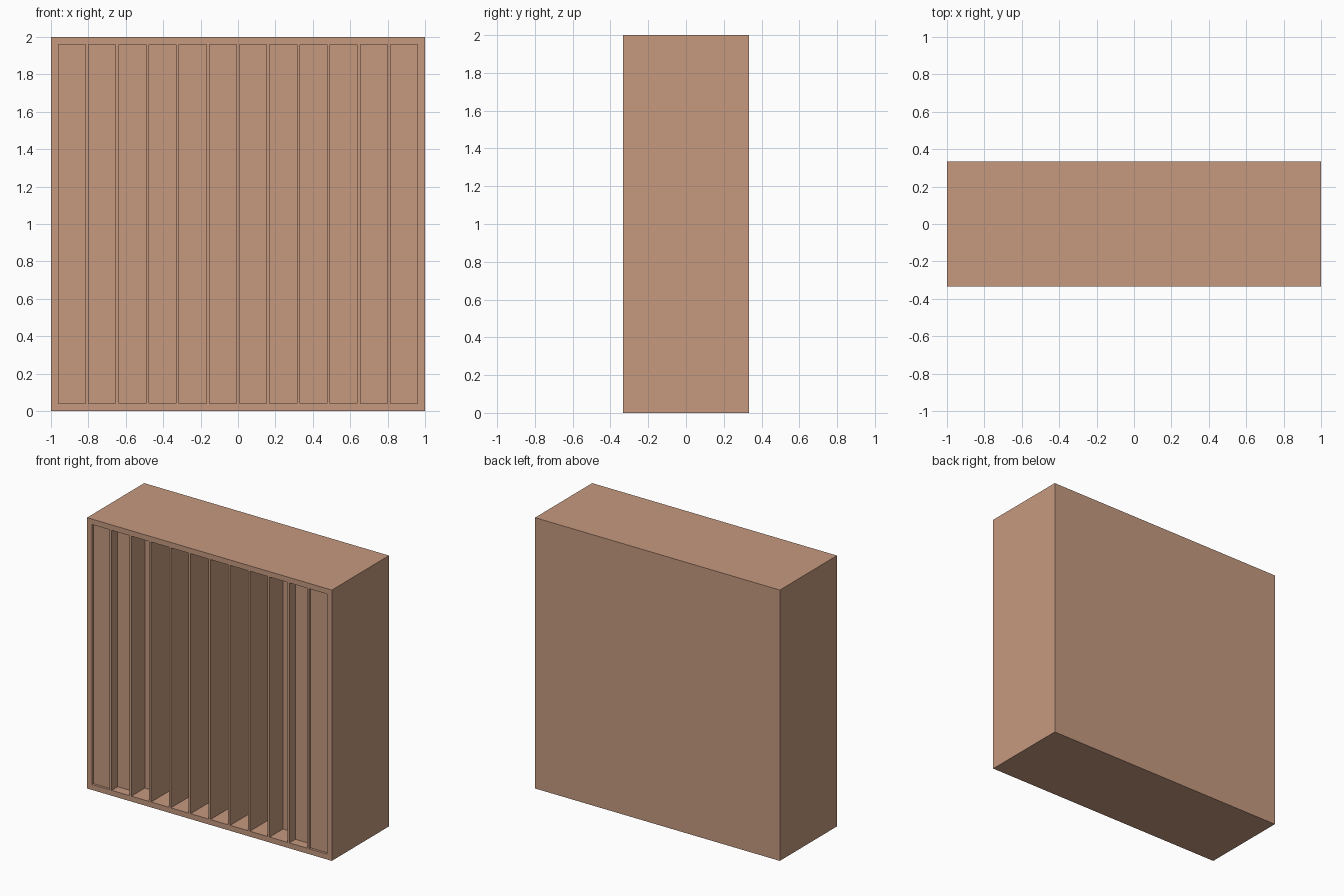
import bpy, bmesh

if "Cube" in bpy.data.objects:
    bpy.data.objects.remove(bpy.data.objects["Cube"])

# Overall sizes
W, H, D = 2.0, 2.0, 0.667
RIM = 0.04            # frame thickness and thinnest back wall
WELLS = 12
GAP = 0.0164          # thin fin between wells
WELL_W = (W - 2 * RIM - (WELLS - 1) * GAP) / WELLS
MAX_DEPTH = D - RIM

wood = bpy.data.materials.new("warm tan wood")
wood.diffuse_color = (0.565, 0.322, 0.215, 1.0)
wood.use_nodes = True
wood.node_tree.nodes["Principled BSDF"].inputs["Base Color"].default_value = wood.diffuse_color

# Column lines across the front: frame, well, fin, well ... frame
xs = [-W / 2]
for i in range(WELLS):
    left = -W / 2 + RIM + i * (WELL_W + GAP)
    xs += [left, left + WELL_W]
xs.append(W / 2)
zs = [0, RIM, H - RIM, H]

# Front face as a grid
bm = bmesh.new()
grid = [[bm.verts.new((x, -D / 2, z)) for z in zs] for x in xs]
wells = []
for i in range(len(xs) - 1):
    for j in range(3):
        f = bm.faces.new((grid[i][j], grid[i + 1][j],
                          grid[i + 1][j + 1], grid[i][j + 1]))
        if j == 1 and i % 2 == 1:
            wells.append(f)

# Outer sides and back
border = [e for e in bm.edges if e.is_boundary]
geo = bmesh.ops.extrude_edge_only(bm, edges=border)["geom"]
bmesh.ops.translate(bm, vec=(0, D, 0),
                    verts=[g for g in geo if isinstance(g, bmesh.types.BMVert)])
bmesh.ops.holes_fill(bm, edges=[e for e in bm.edges if e.is_boundary], sides=0)

# Wells deepen with the square of their step from either end
for i, f in enumerate(wells):
    n = min(i, WELLS - 1 - i) + 1
    depth = MAX_DEPTH * n * n / (WELLS / 2) ** 2
    new = bmesh.ops.extrude_discrete_faces(bm, faces=[f])["faces"]
    bmesh.ops.translate(bm, vec=(0, depth, 0), verts=new[0].verts[:])

bmesh.ops.recalc_face_normals(bm, faces=bm.faces[:])
mesh = bpy.data.meshes.new("diffuser_panel")
bm.to_mesh(mesh)
bm.free()
mesh.materials.append(wood)
panel = bpy.data.objects.new("diffuser_panel", mesh)
bpy.context.collection.objects.link(panel)
